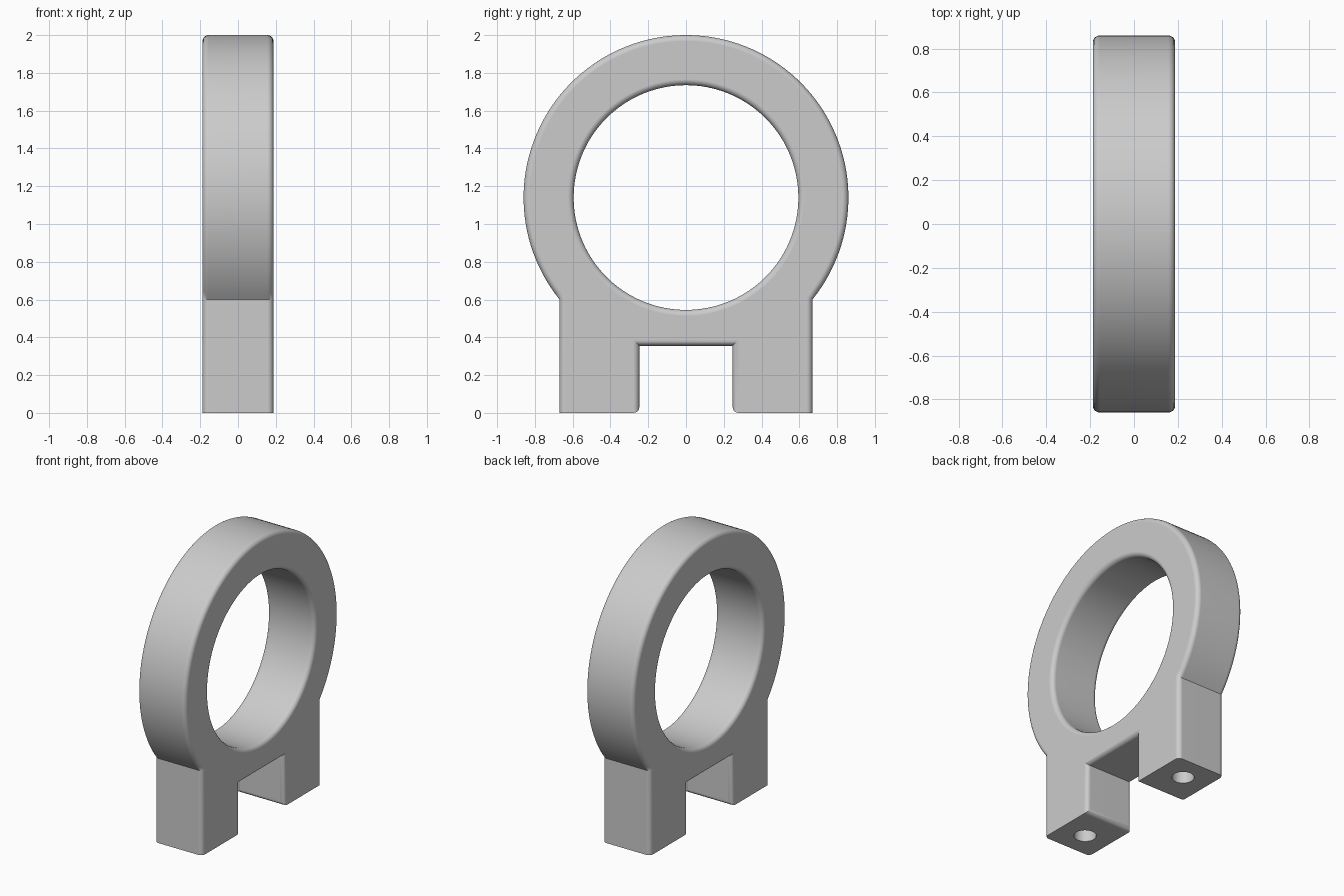
import bpy
import bmesh
from math import sin, cos, pi, asin, sqrt

cube = bpy.data.objects.get("Cube")
if cube:
    bpy.data.objects.remove(cube, do_unlink=True)

HALF = 0.188                          # half thickness along x
CZ, R_OUT, R_IN = 1.14, 0.86, 0.595   # ring centre height and radii
LEG, SLOT, SLOT_Z = 0.67, 0.247, 0.355
FILLET = 0.032
HOLE_Y, HOLE_R, HOLE_DEPTH = 0.49, 0.072, 0.4

grey = bpy.data.materials.new("plain grey")
grey.use_nodes = True
colour = (0.6, 0.6, 0.6, 1)
grey.diffuse_color = colour
grey.node_tree.nodes["Principled BSDF"].inputs["Base Color"].default_value = colour


def finish(bm, name):
    bmesh.ops.recalc_face_normals(bm, faces=bm.faces)
    mesh = bpy.data.meshes.new(name)
    bm.to_mesh(mesh)
    bm.free()
    mesh.materials.append(grey)
    obj = bpy.data.objects.new(name, mesh)
    bpy.context.collection.objects.link(obj)
    return obj


def lathe_x(profile, steps, centre_z, name):
    """Closed solid turned around the x axis from (x, radius) points."""
    bm = bmesh.new()
    rings = [[bm.verts.new((x, r * sin(2 * pi * i / steps),
                            centre_z + r * cos(2 * pi * i / steps)))
              for i in range(steps)] for x, r in profile]
    for a, b in zip(rings, rings[1:]):
        for i in range(steps):
            j = (i + 1) % steps
            bm.faces.new((a[i], a[j], b[j], b[i]))
    bm.faces.new(rings[0])
    bm.faces.new(rings[-1])
    return finish(bm, name)


# Outline: ring rim, two legs and the slot between them
start = pi - asin(LEG / R_OUT)
steps = 96
outline = [(R_OUT * sin(a), CZ + R_OUT * cos(a))
           for a in (start - 2 * start * i / steps for i in range(steps + 1))]
outline += [(-LEG, 0), (-SLOT, 0), (-SLOT, SLOT_Z),
            (SLOT, SLOT_Z), (SLOT, 0), (LEG, 0)]

bm = bmesh.new()
face = bm.faces.new([bm.verts.new((-HALF, y, z)) for y, z in outline])
extruded = bmesh.ops.extrude_face_region(bm, geom=[face])["geom"]
bmesh.ops.translate(bm, vec=(2 * HALF, 0, 0),
                    verts=[v for v in extruded if isinstance(v, bmesh.types.BMVert)])
bmesh.ops.recalc_face_normals(bm, faces=bm.faces)


# Fillet the side outlines and slot mouth; the feet keep crisp edges
def is_filleted(edge):
    a, b = (v.co for v in edge.verts)
    on_floor = max(a.z, b.z) < 0.001
    if abs(a.x - b.x) < 0.001:
        return not on_floor
    return on_floor and abs(a.y) < SLOT + 0.01


bmesh.ops.bevel(bm, geom=[e for e in bm.edges if is_filleted(e)], offset=FILLET,
                offset_type='OFFSET', segments=5, profile=0.5,
                affect='EDGES', clamp_overlap=False)
body = finish(bm, "ring_bracket")

# Bore cutter with rounded flares at both mouths
quarter = [(HALF - FILLET + FILLET * sin(t), R_IN + FILLET * (1 - cos(t)))
           for t in (pi / 2 * i / 5 for i in range(6))]
right_half = quarter + [(HALF + 0.05, R_IN + FILLET)]
bore = [(-x, r) for x, r in reversed(right_half)] + right_half
cutters = [lathe_x(bore, 96, CZ, "bore_cutter")]

# Blind screw holes in the feet
for side, name in ((1, "back"), (-1, "front")):
    bm = bmesh.new()
    bmesh.ops.create_cone(bm, cap_ends=True, segments=32, radius1=HOLE_R,
                          radius2=HOLE_R, depth=2 * HOLE_DEPTH)
    bmesh.ops.translate(bm, vec=(0, side * HOLE_Y, 0), verts=bm.verts)
    cutters.append(finish(bm, name + "_screw_hole_cutter"))

bpy.ops.object.select_all(action='DESELECT')
body.select_set(True)
bpy.context.view_layer.objects.active = body
for cutter in cutters:
    cutter.hide_render = True
    mod = body.modifiers.new(cutter.name, 'BOOLEAN')
    mod.operation = 'DIFFERENCE'
    mod.solver = 'EXACT'
    mod.object = cutter
    bpy.ops.object.modifier_apply(modifier=mod.name)
    bpy.data.objects.remove(cutter, do_unlink=True)

# Smooth fillets with flat sides
bpy.ops.object.shade_smooth_by_angle(angle=pi / 6)
weighted = body.modifiers.new("flat_sides", 'WEIGHTED_NORMAL')
weighted.keep_sharp = True
